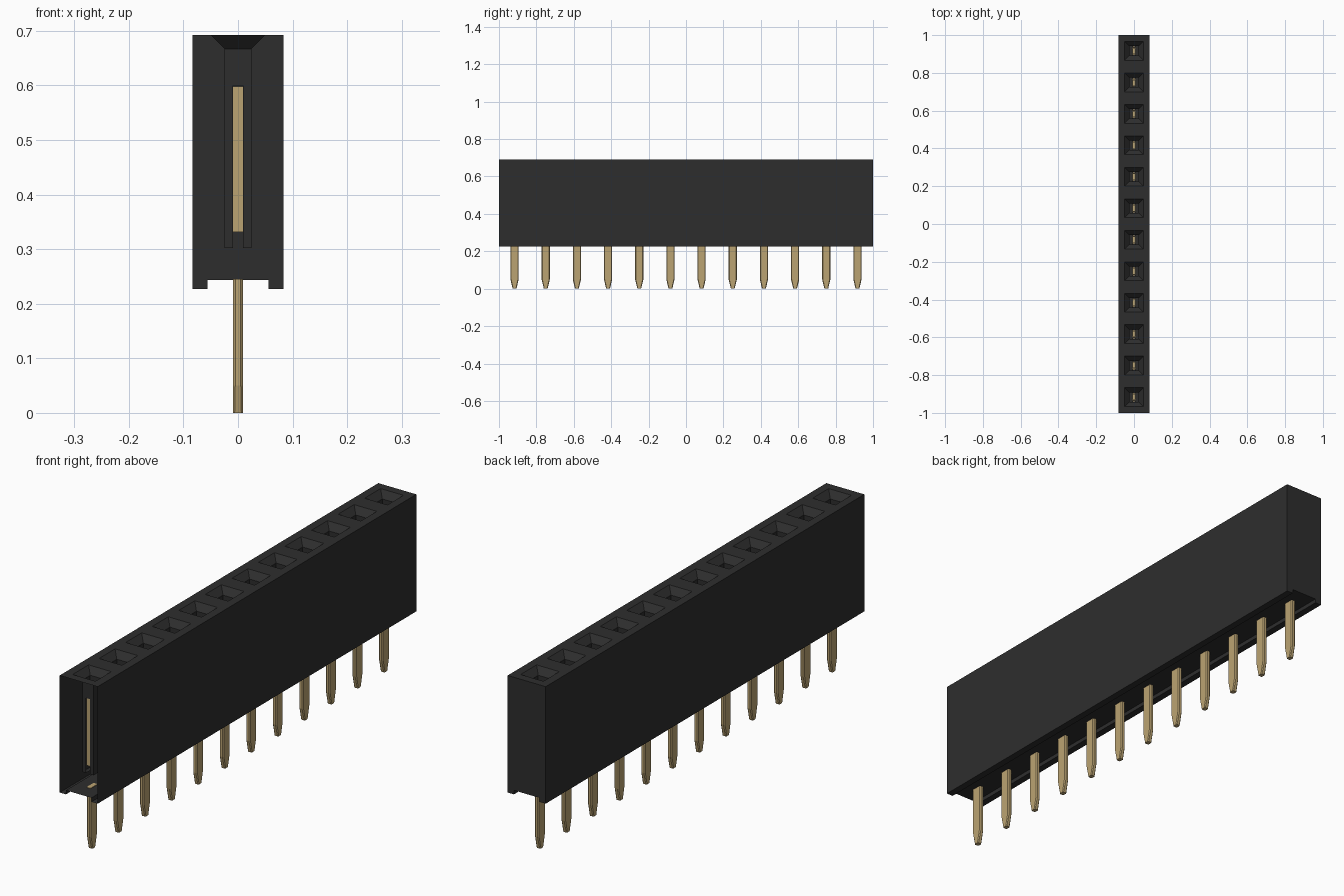
import bpy
import bmesh

if "Cube" in bpy.data.objects:
    bpy.data.objects.remove(bpy.data.objects["Cube"])

COUNT = 12
PITCH = 2 / COUNT
HALF = PITCH / 2
TOP, FLOOR, FOOT = 0.692, 0.243, 0.227
RAIL = 0.056
WELL, SLIT = 0.025, 0.009
WELL_TOP, WELL_BOTTOM, SLIT_TOP = 0.667, 0.302, 0.6
CENTRES = [-1 + PITCH * (i + 0.5) for i in range(COUNT)]


def make_material(name, colour, roughness):
    mat = bpy.data.materials.new(name)
    mat.use_nodes = True
    mat.diffuse_color = (*colour, 1)
    shader = mat.node_tree.nodes["Principled BSDF"]
    shader.inputs["Base Color"].default_value = (*colour, 1)
    shader.inputs["Roughness"].default_value = roughness
    return mat


black = make_material("black plastic", (0.027, 0.027, 0.027), 0.6)
gold = make_material("gold metal", (0.5, 0.37, 0.17), 0.5)


def finish(name, bm, mat):
    bmesh.ops.remove_doubles(bm, verts=bm.verts, dist=0.0002)
    mesh = bpy.data.meshes.new(name)
    bm.to_mesh(mesh)
    bm.free()
    mesh.materials.append(mat)
    obj = bpy.data.objects.new(name, mesh)
    bpy.context.collection.objects.link(obj)
    return obj


def face(bm, points):
    return bm.faces.new([bm.verts.new(p) for p in points])


def loft(bm, rings):
    """Join successive rings of points with quads."""
    for a, b in zip(rings, rings[1:]):
        for i in range(len(a)):
            j = (i + 1) % len(a)
            face(bm, [a[i], a[j], b[j], b[i]])


def square(y, half, z):
    return [(-half, y - half, z), (half, y - half, z),
            (half, y + half, z), (-half, y + half, z)]


def box(bm, x0, x1, y0, y1, z0, z1):
    rings = [[(x0, y0, z), (x1, y0, z), (x1, y1, z), (x0, y1, z)] for z in (z0, z1)]
    loft(bm, rings)
    face(bm, rings[0][::-1])
    face(bm, rings[1])


# Housing: thin shell with a channelled underside, closed at the back end only
bm = bmesh.new()
profile = [(-HALF, TOP), (-HALF, FOOT), (-RAIL, FOOT), (-RAIL, FLOOR),
           (RAIL, FLOOR), (RAIL, FOOT), (HALF, FOOT), (HALF, TOP)]
for (xa, za), (xb, zb) in zip(profile, profile[1:]):
    face(bm, [(xa, 1, za), (xa, -1, za), (xb, -1, zb), (xb, 1, zb)])
face(bm, [(x, 1, z) for x, z in profile])

# Top surface with a tapered lead-in for every socket
for y in CENTRES:
    loft(bm, [square(y, HALF, TOP), square(y, 0.05, TOP), square(y, WELL, WELL_TOP)])
finish("housing", bm, black)

# Socket wells: square tubes, slit on the front and back walls
bm = bmesh.new()
for y in CENTRES:
    for s in (-1, 1):
        x, wall = s * WELL, y + s * WELL
        face(bm, [(x, y - s * WELL, WELL_BOTTOM), (x, y + s * WELL, WELL_BOTTOM),
                  (x, y + s * WELL, WELL_TOP), (x, y - s * WELL, WELL_TOP)][::-1])
        face(bm, [(-WELL, wall, SLIT_TOP), (WELL, wall, SLIT_TOP),
                  (WELL, wall, WELL_TOP), (-WELL, wall, WELL_TOP)][::s])
        for a, b in ((-WELL, -SLIT), (SLIT, WELL)):
            face(bm, [(a, wall, WELL_BOTTOM), (b, wall, WELL_BOTTOM),
                      (b, wall, SLIT_TOP), (a, wall, SLIT_TOP)][::s])
        inner, outer = sorted((s * SLIT, x))
        face(bm, [(inner, y - WELL, WELL_BOTTOM), (outer, y - WELL, WELL_BOTTOM),
                  (outer, y + WELL, WELL_BOTTOM), (inner, y + WELL, WELL_BOTTOM)])
finish("socket_wells", bm, black)

# Contacts: two upright leaves joined by a small base
bm = bmesh.new()
for y in CENTRES:
    for s in (-1, 1):
        y0, y1 = sorted((y + s * 0.014, y + s * 0.021))
        box(bm, -SLIT, SLIT, y0, y1, 0.331, 0.598)
    box(bm, -SLIT, SLIT, y - 0.0135, y + 0.0135, 0.331, 0.345)
finish("contacts", bm, gold)


# Pins: flat chamfered blades with tapered tips
def pin_ring(y, hx, hy, z, cut):
    pts = [(-hx + cut, -hy), (hx - cut, -hy), (hx, -hy + cut), (hx, hy - cut),
           (hx - cut, hy), (-hx + cut, hy), (-hx, hy - cut), (-hx, -hy + cut)]
    return [(px, y + py, z) for px, py in pts]


bm = bmesh.new()
for y in CENTRES:
    rings = [pin_ring(y, SLIT, 0.01, 0, 0.003), pin_ring(y, SLIT, 0.022, 0.05, 0.004),
             pin_ring(y, SLIT, 0.022, FLOOR + 0.002, 0.004)]
    loft(bm, rings)
    face(bm, rings[0][::-1])
    face(bm, rings[-1])
finish("pins", bm, gold)
